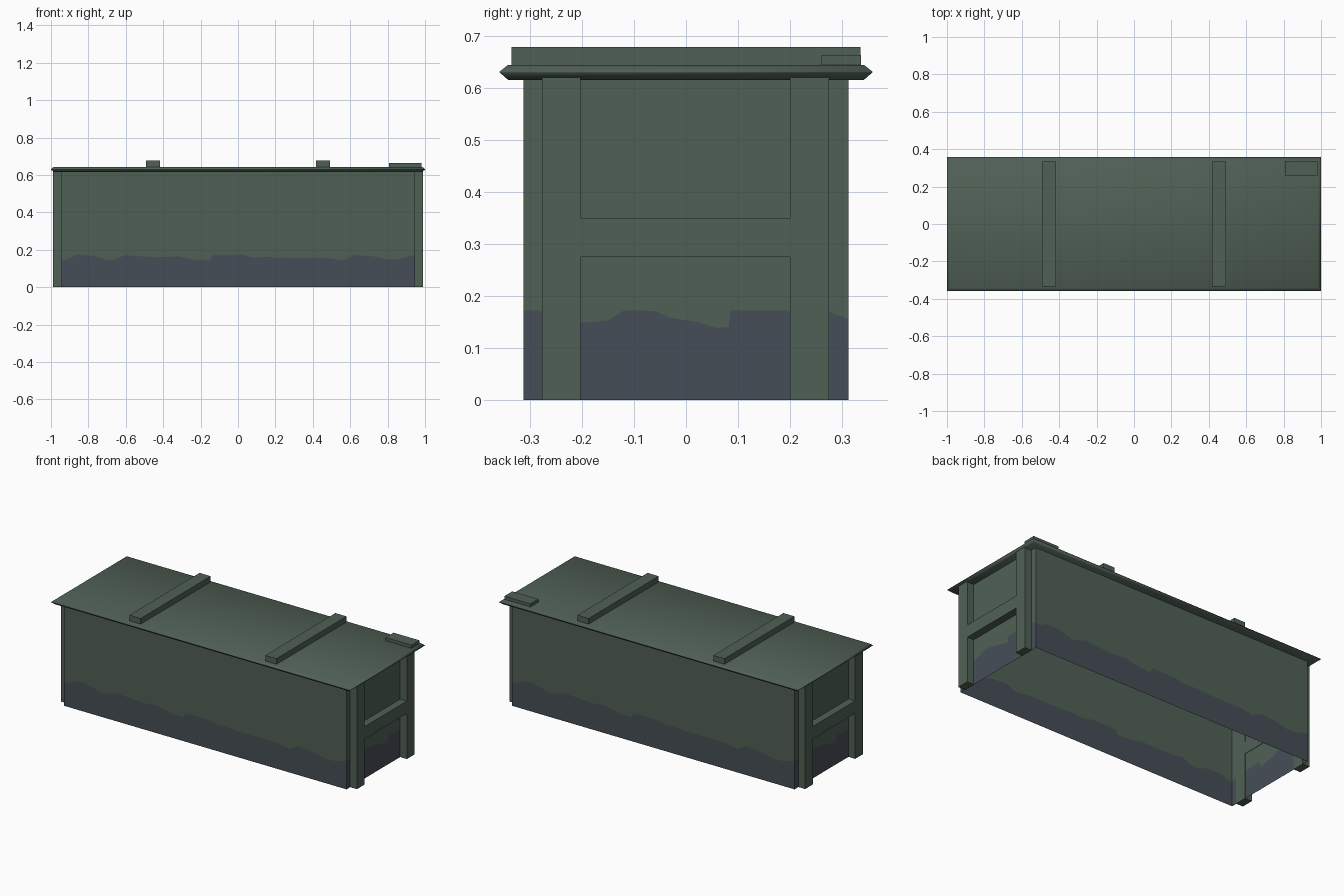
import bpy, bmesh

if "Cube" in bpy.data.objects:
    bpy.data.objects.remove(bpy.data.objects["Cube"])


def material(name, rgb):
    m = bpy.data.materials.new(name)
    m.diffuse_color = (*rgb, 1.0)
    m.use_nodes = True
    m.node_tree.nodes["Principled BSDF"].inputs["Base Color"].default_value = m.diffuse_color
    return m


GREEN = material("green paint", (0.080, 0.118, 0.092))
BLUE = material("blue grey stain", (0.062, 0.076, 0.094))


def finish(name, bm, mats, smooth=False):
    me = bpy.data.meshes.new(name)
    bm.to_mesh(me)
    bm.free()
    for m in mats:
        me.materials.append(m)
    for p in me.polygons:
        p.use_smooth = smooth
    ob = bpy.data.objects.new(name, me)
    bpy.context.collection.objects.link(ob)
    return ob


def box(name, x0, x1, y0, y1, z0, z1):
    bm = bmesh.new()
    bmesh.ops.create_cube(bm, size=1)
    for v in bm.verts:
        v.co = ((x0 + x1) / 2 + v.co.x * (x1 - x0),
                (y0 + y1) / 2 + v.co.y * (y1 - y0),
                (z0 + z1) / 2 + v.co.z * (z1 - z0))
    return finish(name, bm, [GREEN])


# Stain edge: (distance along wall, height)
LONG_EDGE = [(-.945, .145), (-.91, .15), (-.87, .173), (-.78, .17), (-.7, .145), (-.66, .148),
             (-.6, .173), (-.52, .165), (-.42, .16), (-.32, .166), (-.23, .147), (-.15, .143),
             (-.135, .172), (.03, .172), (.08, .158), (.15, .162), (.25, .157), (.48, .157),
             (.56, .143), (.62, .172), (.72, .166), (.8, .147), (.86, .15), (.945, .173)]
END_EDGE = [(-.312, .172), (-.24, .172), (-.2, .148), (-.15, .153), (-.12, .172), (-.06, .171),
            (-.03, .158), (.02, .15), (.06, .138), (.082, .14), (.085, .172),
            (.27, .172), (.312, .155)]

# Open-bottomed body: four thin walls, each split along the stain edge
W, D, TOP = .945, .312, .625
bm = bmesh.new()
for s in (1, -1):
    for edge, place in ((LONG_EDGE, lambda t: (s * t, -s * D)),
                        (END_EDGE, lambda t: (s * W, s * t))):
        cols = [[bm.verts.new((*place(t), z)) for z in (0, h, TOP)] for t, h in edge]
        for a, b in zip(cols, cols[1:]):
            for k in (0, 1):
                f = bm.faces.new((a[k], b[k], b[k + 1], a[k + 1]))
                f.material_index = 1 - k
bmesh.ops.remove_doubles(bm, verts=bm.verts, dist=1e-5)
finish("crate_body", bm, [GREEN, BLUE])

# End posts and carrying battens
for s, side in ((1, "right"), (-1, "left")):
    x0, x1 = sorted((s * .943, s * .99))
    box(side + "_front_post", x0, x1, -.277, -.203, 0, .62)
    box(side + "_back_post", x0, x1, .2, .275, 0, .62)
    box(side + "_batten", x0, x1, -.203, .2, .275, .35)

# Lid with pointed rim, shaded smooth
bm = bmesh.new()
rings = []
for z, inset in ((.615, .016), (.629, 0), (.631, 0), (.644, .016)):
    x, y = 1 - inset, .358 - inset
    rings.append([bm.verts.new((sx * x, sy * y, z))
                  for sx, sy in ((-1, -1), (1, -1), (1, 1), (-1, 1))])
for lo, hi in zip(rings, rings[1:]):
    for i in range(4):
        j = (i + 1) % 4
        bm.faces.new((lo[i], lo[j], hi[j], hi[i]))
bm.faces.new(rings[0][::-1])
bm.faces.new(rings[-1])
finish("lid", bm, [GREEN], smooth=True)

# Lid battens and corner block
box("left_lid_batten", -.492, -.417, -.335, .335, .64, .678)
box("right_lid_batten", .417, .492, -.335, .335, .64, .678)
box("corner_block", .806, .98, .26, .336, .64, .663)
